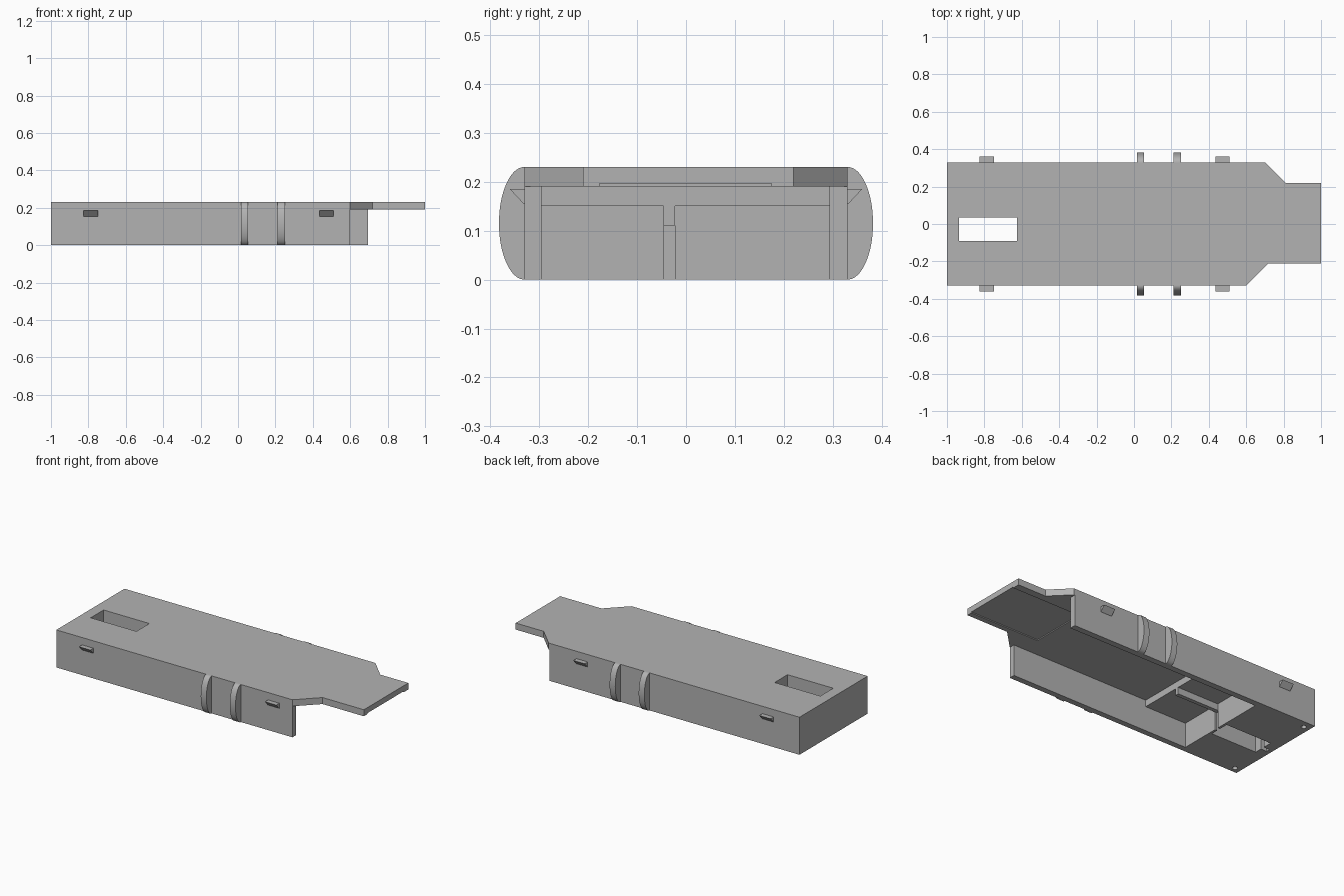
import bpy
import math
from mathutils import Matrix

cube = bpy.data.objects.get("Cube")
if cube:
    bpy.data.objects.remove(cube, do_unlink=True)

grey = bpy.data.materials.new("light_grey")
grey.use_nodes = True
colour = (0.45, 0.45, 0.45, 1)
grey.diffuse_color = colour
grey.node_tree.nodes["Principled BSDF"].inputs["Base Color"].default_value = colour


def prism(name, outline, low, high, matrix=None):
    """Extrude a counter-clockwise outline from low to high."""
    n = len(outline)
    verts = [(u, v, h) for h in (low, high) for u, v in outline]
    faces = [tuple(reversed(range(n))), tuple(range(n, 2 * n))]
    faces += [(i, (i + 1) % n, n + (i + 1) % n, n + i) for i in range(n)]
    mesh = bpy.data.meshes.new(name)
    mesh.from_pydata(verts, [], faces)
    if matrix:
        mesh.transform(matrix)
    mesh.materials.append(grey)
    obj = bpy.data.objects.new(name, mesh)
    bpy.context.collection.objects.link(obj)
    return obj


def box(name, x0, x1, y0, y1, z0, z1):
    return prism(name, [(x0, y0), (x1, y0), (x1, y1), (x0, y1)], z0, z1)


def ring(cx, cy, r, sides=20):
    return [(cx + r * math.cos(math.tau * i / sides),
             cy + r * math.sin(math.tau * i / sides)) for i in range(sides)]


def cut(target, cutter):
    mod = target.modifiers.new("cut", "BOOLEAN")
    mod.operation = "DIFFERENCE"
    mod.solver = "EXACT"
    mod.object = cutter
    bpy.context.view_layer.objects.active = target
    bpy.ops.object.modifier_apply(modifier=mod.name)
    bpy.data.objects.remove(cutter, do_unlink=True)


# Housing with a narrowed tongue
housing = prism("housing", [(-1, -.33), (.6, -.33), (.72, -.21), (1, -.21),
                            (1, .22), (.81, .22), (.7, .33), (-1, .33)], 0, .23)

# Open channel beneath, shallower step, and trimmed side walls
cut(housing, box("channel", -.33, 1.1, -.295, .293, -.1, .19))
cut(housing, box("step", -.61, 0, -.295, .293, -.1, .15))
cut(housing, box("front_trim", .6, 1.1, -.4, -.1, -.1, .19))
cut(housing, box("back_trim", .695, 1.1, .1, .4, -.1, .19))
cut(housing, box("tongue_recess", .533, 1.1, -.177, .175, .1, .196))

# Window, wire slot and blind screw holes in the solid end
cut(housing, box("window", -.935, -.625, -.09, .035, -.1, .3))
cut(housing, box("slot", -.975, -.5, -.046, -.022, -.1, .11))
for y in (-.295, .285):
    cut(housing, prism("screw_hole", ring(-.96, y, .015), -.1, .1))

# Rib hanging under the step
box("ceiling_rib", -.61, -.33, -.046, -.022, .11, .152)

# Outlines in (y, z) are extruded along x; mirrored on both sides
along_x = Matrix(((0, 0, 1, 0), (1, 0, 0, 0), (0, 1, 0, 0), (0, 0, 0, 1)))
steps = 32
arc = [(.33 + .052 * math.cos(a), .115 + .115 * math.sin(a))
       for a in (math.pi * (i / steps - .5) for i in range(steps + 1))]
wedge = [(.328, .153), (.332, .155), (.36, .185), (.328, .185)]

for side, sign in (("back", 1), ("front", -1)):
    def mirrored(points):
        return points if sign > 0 else [(-y, z) for y, z in reversed(points)]

    # Curved grip ridges
    for x in (.015, .212):
        ridge = prism(side + "_ridge", mirrored(arc), x, x + .038, along_x)
        bpy.ops.object.select_all(action="DESELECT")
        ridge.select_set(True)
        bpy.context.view_layer.objects.active = ridge
        bpy.ops.object.shade_smooth_by_angle(angle=math.radians(30))
    # Wedge-shaped snap clips
    for x in (-.825, .435):
        prism(side + "_clip", mirrored(wedge), x, x + .076, along_x)
